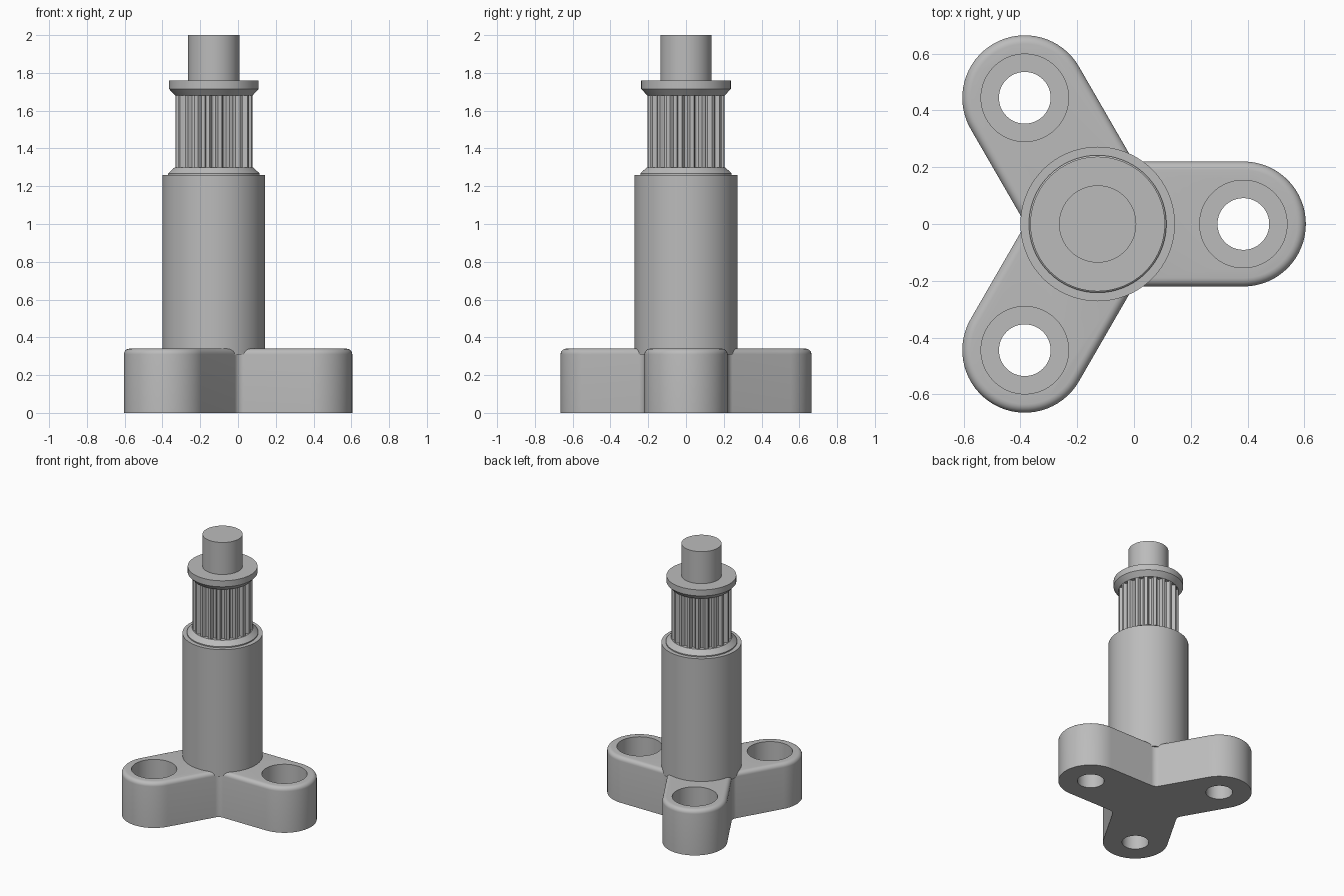
import bpy, bmesh
from math import sin, cos, pi, radians

cube = bpy.data.objects.get("Cube")
if cube:
    bpy.data.objects.remove(cube, do_unlink=True)

AXIS_X = -0.128      # column axis
REACH = 0.513        # axis to bolt hole
LUG_R = 0.22
FILLET_R = 0.052
BASE_H = 0.34
ROUND = 0.03

grey = bpy.data.materials.new("plain grey")
grey.use_nodes = True
colour = (0.5, 0.5, 0.5, 1)
grey.diffuse_color = colour
grey.node_tree.nodes["Principled BSDF"].inputs["Base Color"].default_value = colour


def loft(name, rings):
    """Skin a stack of matching (x, y, z) rings and cap both ends."""
    bm = bmesh.new()
    loops = [[bm.verts.new(p) for p in ring] for ring in rings]
    n = len(loops[0])
    for low, high in zip(loops, loops[1:]):
        for i in range(n):
            j = (i + 1) % n
            bm.faces.new((low[i], low[j], high[j], high[i]))
    bm.faces.new(loops[0][::-1])
    bm.faces.new(loops[-1])
    bmesh.ops.recalc_face_normals(bm, faces=bm.faces)
    mesh = bpy.data.meshes.new(name)
    bm.to_mesh(mesh)
    bm.free()
    mesh.materials.append(grey)
    ob = bpy.data.objects.new(name, mesh)
    ob.location.x = AXIS_X
    bpy.context.collection.objects.link(ob)
    return ob


def smooth(ob):
    bpy.ops.object.select_all(action="DESELECT")
    ob.select_set(True)
    bpy.context.view_layer.objects.active = ob
    bpy.ops.object.shade_smooth_by_angle(angle=radians(30))


def lathe(name, profile, x=0, y=0, n=96):
    """Turn a (radius, z) profile around a vertical axis."""
    return loft(name, [[(x + r * cos(2 * pi * i / n), y + r * sin(2 * pi * i / n), z)
                        for i in range(n)] for r, z in profile])


def arc(cx, cy, r, a0, a1, steps):
    angles = [radians(a0 + (a1 - a0) * i / steps) for i in range(steps + 1)]
    return [(cx + r * cos(a), cy + r * sin(a)) for a in angles]


def base_ring(inset, z):
    """Three-armed outline with round ends and filleted inner corners."""
    pts = []
    corner = (LUG_R + FILLET_R) / sin(pi / 3)
    for turn in (0, 120, 240):
        a, b = radians(turn), radians(turn + 60)
        pts += arc(REACH * cos(a), REACH * sin(a), LUG_R - inset, turn - 90, turn + 90, 32)
        pts += arc(corner * cos(b), corner * sin(b), FILLET_R + inset, turn + 270, turn + 210, 8)
    return [(x, y, z) for x, y in pts]


# Base with a rounded upper rim
rings = [base_ring(0, 0)]
for i in range(7):
    t = i / 6 * pi / 2
    rings.append(base_ring(ROUND * (1 - cos(t)), BASE_H - ROUND * (1 - sin(t))))
base = loft("base", rings)

# Counterbored bolt holes
for k in range(3):
    a = 2 * pi * k / 3
    cutter = lathe("bolt_hole_cutter_%d" % (k + 1),
                   [(0.091, -0.1), (0.091, 0.14), (0.154, 0.14), (0.154, 0.5)],
                   REACH * cos(a), REACH * sin(a), 64)
    cutter.hide_render = True
    cutter.hide_set(True)
    cut = base.modifiers.new("bolt hole", "BOOLEAN")
    cut.operation = "DIFFERENCE"
    cut.solver = "EXACT"
    cut.object = cutter
# Apply the cuts and discard the cutters
bpy.context.view_layer.objects.active = base
for mod in list(base.modifiers):
    tool = mod.object
    bpy.ops.object.modifier_apply(modifier=mod.name)
    bpy.data.objects.remove(tool, do_unlink=True)
smooth(base)

# Turned parts
smooth(lathe("column", [(0.272, BASE_H - ROUND), (0.272, 1.26)]))
smooth(lathe("lower_flange", [(0.242, 1.25), (0.242, 1.268), (0.207, 1.3)]))
smooth(lathe("upper_flange", [(0.205, 1.68), (0.237, 1.715), (0.237, 1.76)]))
smooth(lathe("top_shaft", [(0.136, 1.75), (0.136, 2.0)]))

# Toothed pulley: rounded grooves between flat-topped teeth
TEETH = 20
GROOVE = [(-0.5, 0.205), (-0.34, 0.205), (-0.29, 0.2), (-0.25, 0.19), (-0.16, 0.182),
          (0, 0.179), (0.16, 0.182), (0.25, 0.19), (0.29, 0.2), (0.34, 0.205)]
pulley = [(r * cos(2 * pi * (k + u) / TEETH), r * sin(2 * pi * (k + u) / TEETH))
          for k in range(TEETH) for u, r in GROOVE]
smooth(loft("toothed_pulley", [[(x, y, z) for x, y in pulley] for z in (1.29, 1.69)]))
